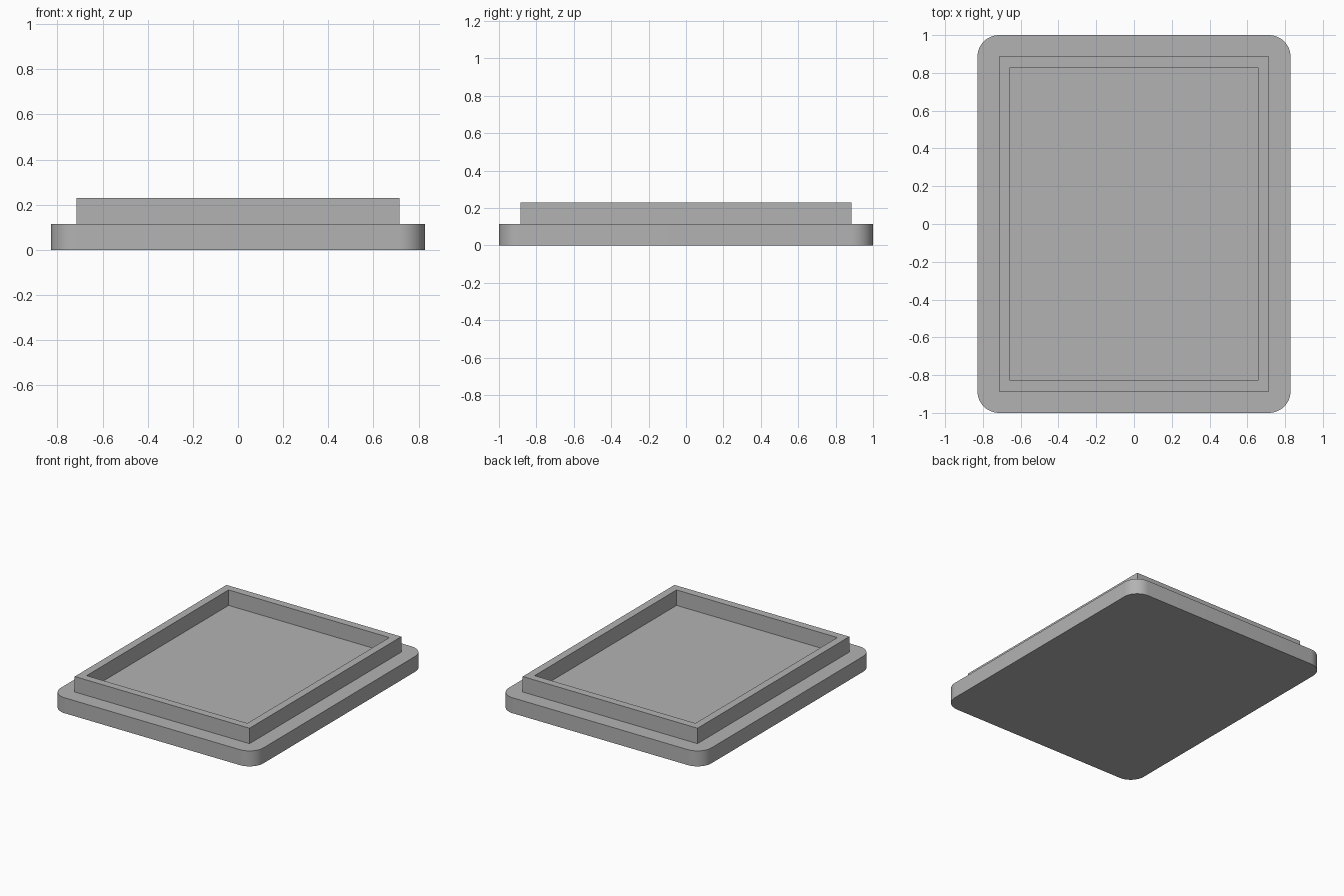
import bpy
import bmesh

cube = bpy.data.objects.get("Cube")
if cube:
    bpy.data.objects.remove(cube, do_unlink=True)

UNIT = 2 / 35            # wall thickness; every size is a multiple of it
HEIGHT = 2 * UNIT        # height of both the base and the rim

grey = bpy.data.materials.new("plain_grey")
grey.use_nodes = True
colour = (0.45, 0.45, 0.45, 1)
grey.diffuse_color = colour
grey.node_tree.nodes["Principled BSDF"].inputs["Base Color"].default_value = colour


def block(bm, half_x, half_y, bottom, top):
    """Add a box to the bmesh and return its vertices."""
    verts = bmesh.ops.create_cube(bm, size=1)["verts"]
    for v in verts:
        v.co.x *= 2 * half_x
        v.co.y *= 2 * half_y
        v.co.z = top if v.co.z > 0 else bottom
    return verts


def finish(bm, name):
    mesh = bpy.data.meshes.new(name)
    bm.to_mesh(mesh)
    bm.free()
    mesh.materials.append(grey)
    obj = bpy.data.objects.new(name, mesh)
    bpy.context.collection.objects.link(obj)
    return obj


# Base plate with rounded vertical corners
bm = bmesh.new()
block(bm, 14.5 * UNIT, 17.5 * UNIT, 0, HEIGHT)
corners = [e for e in bm.edges if abs(e.verts[0].co.z - e.verts[1].co.z) > 0.01]
bmesh.ops.bevel(bm, geom=corners, offset=2 * UNIT, segments=12,
                profile=0.5, affect='EDGES')
base = finish(bm, "base_plate")
bpy.ops.object.select_all(action='DESELECT')
base.select_set(True)
bpy.context.view_layer.objects.active = base
bpy.ops.object.shade_smooth_by_angle(angle=0.6)

# Raised rectangular rim, open in the middle
bm = bmesh.new()
block(bm, 12.5 * UNIT, 15.5 * UNIT, HEIGHT, 2 * HEIGHT)
caps = [f for f in bm.faces if abs(f.normal.z) > 0.5]
bmesh.ops.inset_individual(bm, faces=caps, thickness=UNIT, use_even_offset=True)
bmesh.ops.bridge_loops(bm, edges=[e for f in caps for e in f.edges])
bmesh.ops.delete(bm, geom=caps, context='FACES')
# The rim's underside rests on the plate, so it is left out
under = [f for f in bm.faces if all(v.co.z < HEIGHT + 0.001 for v in f.verts)]
bmesh.ops.delete(bm, geom=under, context='FACES')
bmesh.ops.recalc_face_normals(bm, faces=bm.faces)
finish(bm, "raised_rim")
